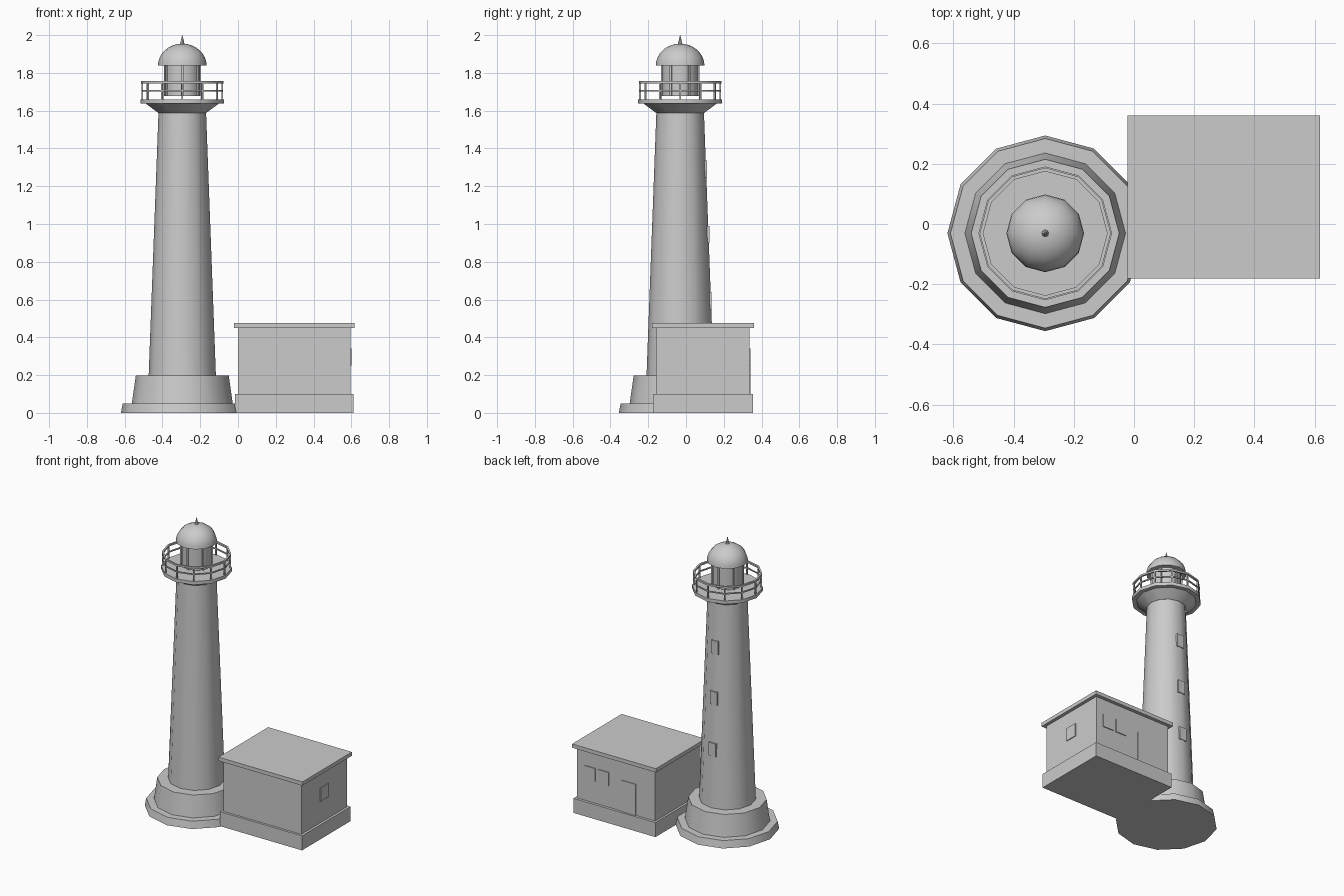
import bpy, bmesh, math
from math import cos, sin, pi, radians

if "Cube" in bpy.data.objects:
    bpy.data.objects.remove(bpy.data.objects["Cube"])

CX, CY, SIDES = -0.295, -0.031, 12


def finish(bm, name, smooth):
    bmesh.ops.remove_doubles(bm, verts=bm.verts, dist=1e-5)
    bmesh.ops.recalc_face_normals(bm, faces=bm.faces)
    me = bpy.data.meshes.new(name)
    bm.to_mesh(me)
    bm.free()
    ob = bpy.data.objects.new(name, me)
    bpy.context.collection.objects.link(ob)
    if smooth:
        bpy.ops.object.select_all(action='DESELECT')
        bpy.context.view_layer.objects.active = ob
        ob.select_set(True)
        bpy.ops.object.shade_smooth_by_angle(angle=radians(35))
    return ob


def lathe(name, profile, closed=False, sides=SIDES):
    """Spin (radius, z) points around the tower axis."""
    bm = bmesh.new()
    rings = [[bm.verts.new((CX + r * cos(2 * pi * i / sides),
                            CY + r * sin(2 * pi * i / sides), z))
              for i in range(sides)] for r, z in profile]
    pairs = list(zip(rings, rings[1:]))
    if closed:
        pairs.append((rings[-1], rings[0]))
    for a, b in pairs:
        for i in range(sides):
            j = (i + 1) % sides
            bm.faces.new((a[i], a[j], b[j], b[i]))
    if not closed:
        bm.faces.new(rings[0])
        bm.faces.new(rings[-1])
    return finish(bm, name, True)


def box(name, x0, x1, y0, y1, z0, z1):
    bm = bmesh.new()
    bmesh.ops.create_cube(bm, size=1)
    for v in bm.verts:
        v.co = ((x0 + x1) / 2 + v.co.x * (x1 - x0),
                (y0 + y1) / 2 + v.co.y * (y1 - y0),
                (z0 + z1) / 2 + v.co.z * (z1 - z0))
    return finish(bm, name, False)


def post_ring(name, count, start, radius, thick, z0, z1):
    """Square uprights spaced evenly round the tower axis."""
    bm = bmesh.new()
    for k in range(count):
        a = start + 2 * pi * k / count
        for v in bmesh.ops.create_cube(bm, size=1)['verts']:
            u, w = radius + v.co.x * thick, v.co.y * thick
            v.co = (CX + u * cos(a) - w * sin(a),
                    CY + u * sin(a) + w * cos(a),
                    (z0 + z1) / 2 + v.co.z * (z1 - z0))
    return finish(bm, name, False)


# Tower: foundation, plinth, tapered shaft, flared gallery support and deck
lathe("foundation", [(0.325, 0), (0.315, 0.05)])
lathe("tower_plinth", [(0.267, 0.05), (0.246, 0.198)])
lathe("tower_shaft", [(0.178, 0.198), (0.126, 1.59)])
lathe("gallery_support", [(0.127, 1.588), (0.193, 1.637)])
lathe("gallery_deck", [(0.222, 1.637), (0.222, 1.66)])

# Gallery railing
for name, z, h in (("top_rail", 1.751, 0.006), ("middle_rail", 1.705, 0.004)):
    lathe(name, [(0.212 - h, z - h), (0.212 + h, z - h),
                 (0.212 + h, z + h), (0.212 - h, z + h)], closed=True)
post_ring("railing_posts", 12, 0, 0.212, 0.009, 1.66, 1.751)

# Lantern room, dome and finial
lathe("lantern_room", [(0.096, 1.677), (0.096, 1.84)])
post_ring("lantern_bars", 6, pi / 6, 0.097, 0.011, 1.677, 1.84)
lathe("dome", [(0.129 * cos(t * pi / 16), 1.838 + 0.117 * sin(t * pi / 16))
               for t in range(8)] + [(0.002, 1.955)])
lathe("finial", [(0.014, 1.945), (0.009, 1.965), (0.001, 2.0)], sides=8)

# Tower windows on the back side
for i, z in enumerate((0.595, 0.945, 1.29)):
    r = 0.178 - 0.052 * (z - 0.2) / 1.39
    y = CY + r
    box(f"tower_window_{i + 1}", CX - 0.027, CX + 0.027,
        y - 0.025, y + 0.004, z - 0.045, z + 0.045)

# Keeper's house: plinth, walls and flat roof
box("house_plinth", -0.015, 0.612, -0.176, 0.354, 0, 0.1)
box("house_walls", 0.0, 0.595, -0.16, 0.336, 0.1, 0.452)
box("house_roof", -0.022, 0.618, -0.181, 0.36, 0.45, 0.476)

# House door and windows
box("house_door", 0.145, 0.253, 0.33, 0.341, 0.1, 0.315)
box("back_window_1", 0.352, 0.434, 0.33, 0.342, 0.25, 0.342)
box("back_window_2", 0.457, 0.539, 0.33, 0.342, 0.25, 0.342)
box("side_window", 0.59, 0.601, 0.045, 0.132, 0.25, 0.342)
